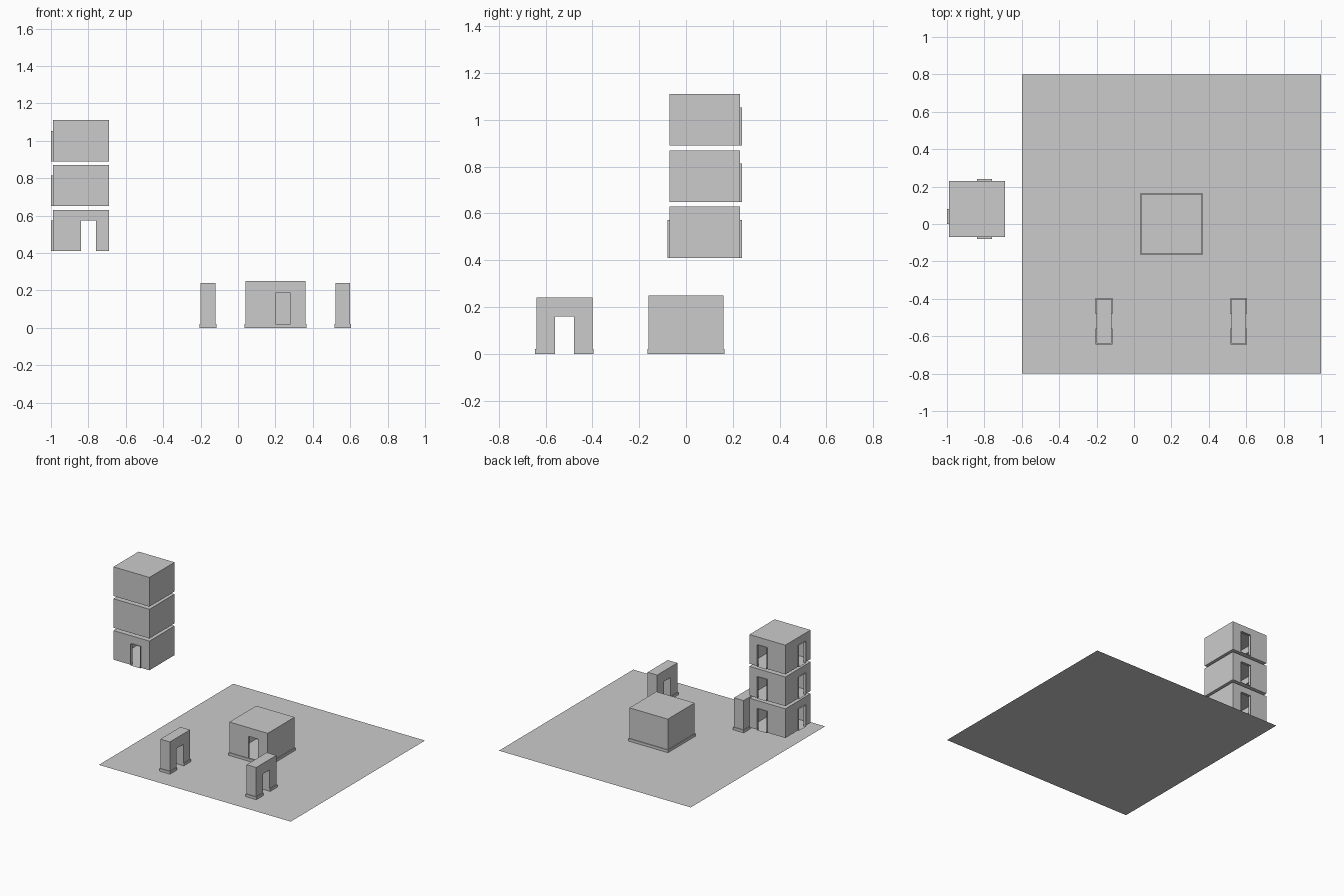
import bpy, bmesh
from mathutils import Vector

if "Cube" in bpy.data.objects:
    bpy.data.objects.remove(bpy.data.objects["Cube"])


def finish(name, bm, fix_normals=False):
    bmesh.ops.remove_doubles(bm, verts=bm.verts[:], dist=1e-5)
    if fix_normals:
        bmesh.ops.recalc_face_normals(bm, faces=bm.faces[:])
    me = bpy.data.meshes.new(name)
    bm.to_mesh(me)
    bm.free()
    ob = bpy.data.objects.new(name, me)
    bpy.context.collection.objects.link(ob)
    return ob


def quad(bm, *pts):
    bm.faces.new([bm.verts.new(p) for p in pts])


def box(bm, x0, x1, y0, y1, z0, z1):
    vs = bmesh.ops.create_cube(bm, size=1)["verts"]
    for v in vs:
        v.co = ((x0 + x1) / 2 + v.co.x * (x1 - x0),
                (y0 + y1) / 2 + v.co.y * (y1 - y0),
                (z0 + z1) / 2 + v.co.z * (z1 - z0))


def wall(bm, start, end, z0, z1, hole=None, out=0.0, inn=0.01):
    """Wall running left to right seen from outside; hole = (a, b, bottom, top)."""
    s, e = Vector((*start, 0)), Vector((*end, 0))
    u = (e - s).normalized()
    n = u.cross(Vector((0, 0, 1)))
    length = (e - s).length

    def P(a, z, d=0.0):
        return s + u * a + n * d + Vector((0, 0, z))

    if not hole:
        quad(bm, P(0, z0), P(length, z0), P(length, z1), P(0, z1))
        return
    a, b, h0, h1 = hole
    for l, r, lo, hi in ((0, a, z0, z1), (b, length, z0, z1),
                         (a, b, h1, z1), (a, b, z0, h0)):
        if hi - lo > 1e-4:
            quad(bm, P(l, lo), P(r, lo), P(r, hi), P(l, hi))
    # Thin lining around the opening
    ring = [(a, h0), (b, h0), (b, h1), (a, h1)]
    for i in range(4):
        p, q = ring[i], ring[(i + 1) % 4]
        quad(bm, P(*p, out), P(*q, out), P(*q, -inn), P(*p, -inn))


def room(name, x0, x1, y0, y1, z0, z1, holes, out):
    """Hollow storey; holes are keyed by side."""
    bm = bmesh.new()
    sides = {"front": ((x0, y0), (x1, y0)), "right": ((x1, y0), (x1, y1)),
             "back": ((x1, y1), (x0, y1)), "left": ((x0, y1), (x0, y0))}
    for side, (s, e) in sides.items():
        wall(bm, s, e, z0, z1, holes.get(side), out)
    quad(bm, (x0, y0, z1), (x1, y0, z1), (x1, y1, z1), (x0, y1, z1))
    quad(bm, (x0, y1, z0), (x1, y1, z0), (x1, y0, z0), (x0, y0, z0))
    return finish(name, bm)


# Flat plot
bm = bmesh.new()
quad(bm, (-0.6, -0.8, 0), (1, -0.8, 0), (1, 0.8, 0), (-0.6, 0.8, 0))
finish("plot", bm)

# House with a front doorway and a low plinth
room("house", 0.04, 0.36, -0.16, 0.16, 0, 0.25,
     {"front": (0.16, 0.24, 0.02, 0.185)}, 0.0)
bm = bmesh.new()
t = 0.005
for r in ((0.04 - t, 0.36 + t, -0.16 - t, -0.16), (0.04 - t, 0.36 + t, 0.16, 0.16 + t),
          (0.04 - t, 0.04, -0.16, 0.16), (0.36, 0.36 + t, -0.16, 0.16)):
    box(bm, *r, 0, 0.02)
finish("house_plinth", bm)

# Two gateways: extruded arch profile plus a plinth on each leg
for label, x0 in (("left", -0.20), ("right", 0.52)):
    x1 = x0 + 0.08
    profile = [(-0.64, 0), (-0.56, 0), (-0.56, 0.16), (-0.48, 0.16),
               (-0.48, 0), (-0.40, 0), (-0.40, 0.24), (-0.64, 0.24)]
    bm = bmesh.new()
    face = bm.faces.new([bm.verts.new((x0, y, z)) for y, z in profile])
    ext = bmesh.ops.extrude_face_region(bm, geom=[face], use_keep_orig=True)
    for v in ext["geom"]:
        if isinstance(v, bmesh.types.BMVert):
            v.co.x = x1
    finish(label + "_gateway", bm, True)
    bm = bmesh.new()
    box(bm, x0 - t, x1 + t, -0.64 - t, -0.56, 0, 0.02)
    box(bm, x0 - t, x1 + t, -0.48, -0.40 + t, 0, 0.02)
    finish(label + "_gateway_plinth", bm)

# Raised three-storey tower; only the lowest storey opens to the front
for i, name in enumerate(("lower_storey", "middle_storey", "upper_storey")):
    z = 0.41 + 0.24 * i
    door = (z, z + 0.163)
    holes = {"back": (0.07, 0.15, *door), "left": (0.15, 0.23, *door)}
    if i == 0:
        holes["front"] = (0.15, 0.23, *door)
    room(name, -0.99, -0.69, -0.07, 0.23, z, z + 0.22, holes, 0.01)
